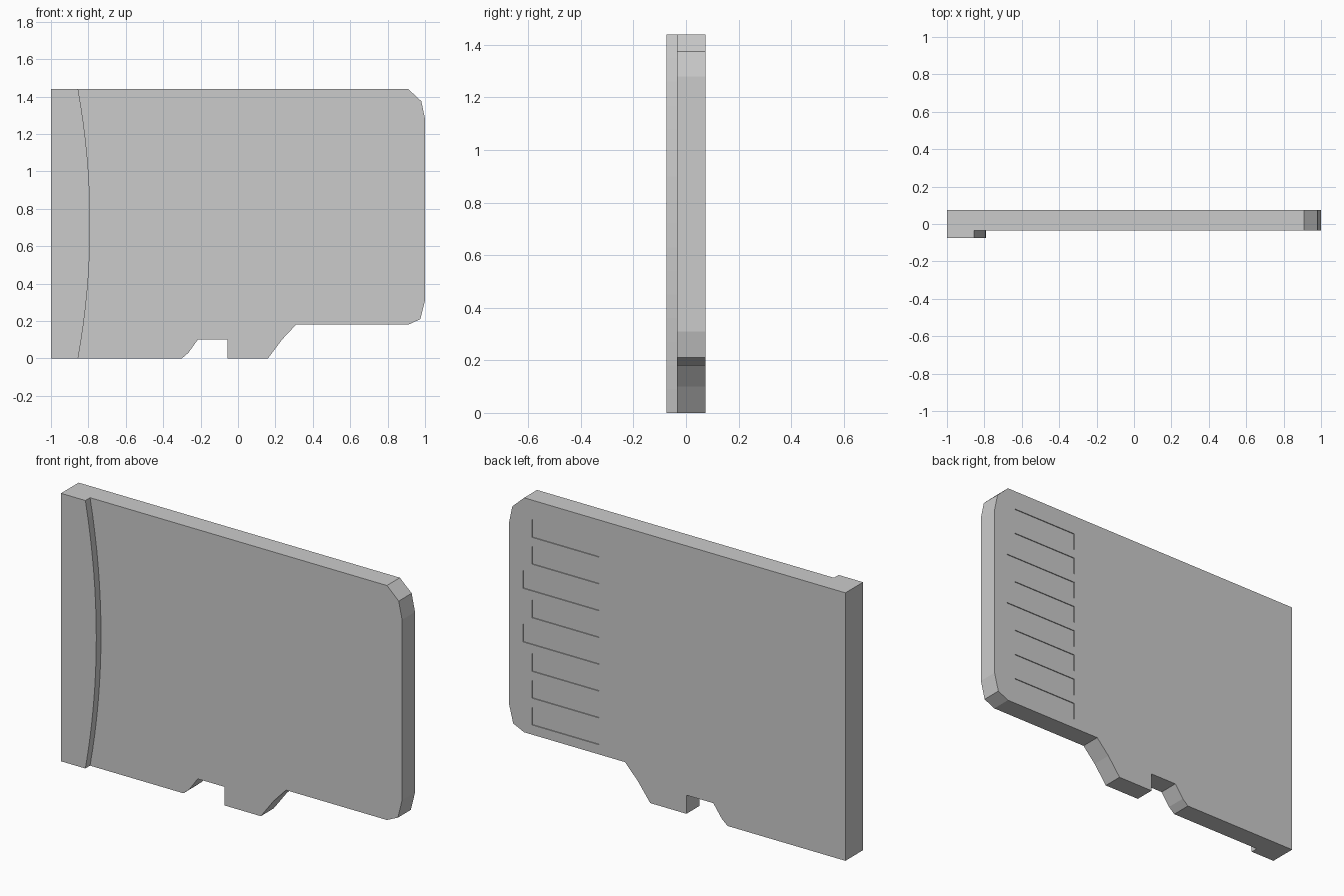
import bpy, bmesh

if "Cube" in bpy.data.objects:
    bpy.data.objects.remove(bpy.data.objects["Cube"])

ARC_N = 16
TOP = 1.44


def prism(name, outline, y0, y1):
    """Extrude an x-z outline along y."""
    bm = bmesh.new()
    face = bm.faces.new([bm.verts.new((x, y0, z)) for x, z in outline])
    ext = bmesh.ops.extrude_face_region(bm, geom=[face])
    moved = [v for v in ext["geom"] if isinstance(v, bmesh.types.BMVert)]
    bmesh.ops.translate(bm, verts=moved, vec=(0, y1 - y0, 0))
    bmesh.ops.recalc_face_normals(bm, faces=bm.faces)
    mesh = bpy.data.meshes.new(name)
    bm.to_mesh(mesh)
    bm.free()
    obj = bpy.data.objects.new(name, mesh)
    bpy.context.collection.objects.link(obj)
    return obj


def cut(target, cutter):
    """Subtract the cutter, apply the result and drop the helper."""
    cutter.hide_render = True
    mod = target.modifiers.new("cut", 'BOOLEAN')
    mod.operation = 'DIFFERENCE'
    mod.solver = 'EXACT'
    mod.object = cutter
    bpy.context.view_layer.objects.active = target
    bpy.ops.object.modifier_apply(modifier=mod.name)
    bpy.data.objects.remove(cutter)


# Full-thickness card with notch and clipped corners
card = prism("memory_card", [
    (-1, 0), (-0.30, 0), (-0.265, 0.03), (-0.215, 0.10), (-0.055, 0.10),
    (-0.055, 0), (0.16, 0), (0.235, 0.10), (0.31, 0.18), (0.91, 0.18),
    (0.975, 0.21), (1, 0.31), (1, 1.28), (0.98, 1.375), (0.91, TOP), (-1, TOP),
], -0.075, 0.075)

# Front relief: leaves the curved grip ridge along the left edge
arc = []
for i in range(ARC_N + 1):
    t = i / ARC_N
    arc.append((-0.855 + 0.065 * (1 - (2 * t - 1) ** 2), TOP * t))
relief = arc + [(-0.87, 1.5), (1.1, 1.5), (1.1, -0.1), (-0.87, -0.1)]
cut(card, prism("front_relief_cutter", relief, -0.2, -0.035))

# Eight shallow contact pads on the back, two of them longer
for i in range(8):
    z1 = 1.335 - 0.144 * i
    z0 = z1 - 0.095
    x1 = 0.917 if i in (2, 4) else 0.863
    pad = [(0.464, z0), (x1, z0), (x1, z1), (0.464, z1)]
    cut(card, prism("contact_cutter", pad, 0.07, 0.1))
